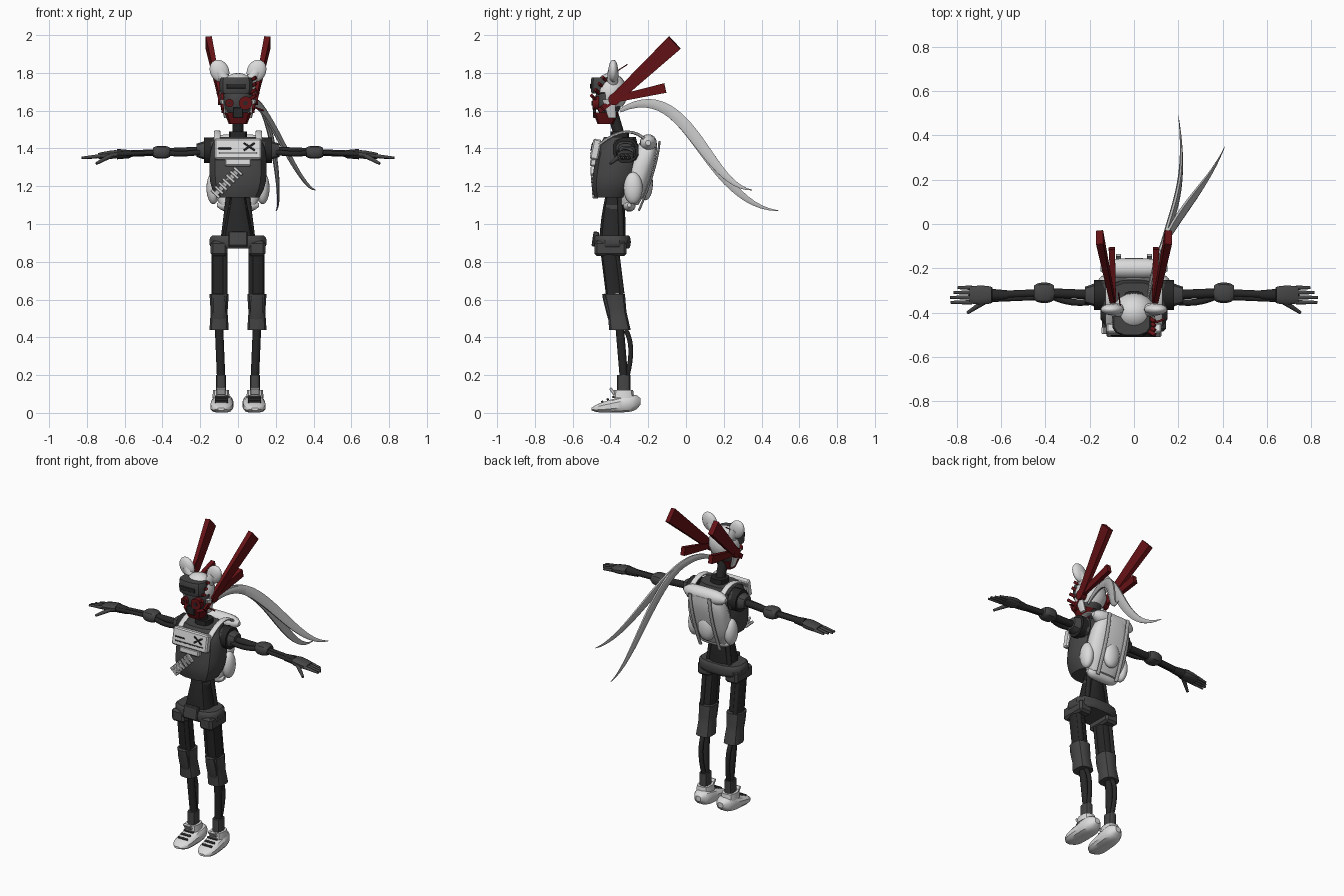
import bpy, bmesh, math
from mathutils import Vector, Matrix

cube = bpy.data.objects.get("Cube")
if cube:
    bpy.data.objects.remove(cube)


def material(name, red, green, blue):
    mat = bpy.data.materials.new(name)
    mat.use_nodes = True
    mat.diffuse_color = (red, green, blue, 1)
    mat.node_tree.nodes["Principled BSDF"].inputs["Base Color"].default_value = (red, green, blue, 1)
    return mat


BLACK = material("black_metal", .02, .02, .02)
GREY = material("dark_grey_armour", .06, .06, .06)
WHITE = material("white_shell", .7, .7, .7)
SILVER = material("light_grey_cloth", .5, .5, .5)
RED = material("dark_red", .13, .006, .008)


def at(x, y, z):
    return Vector((x, y, z))


OUT, FRONT, BACK, UP = at(1, 0, 0), at(0, -1, 0), at(0, 1, 0), at(0, 0, 1)


# Width rules along a part
def straight(t):
    return 1


def taper(end):
    return lambda t: 1 + (end - 1) * t


def barrel(pinch):
    return lambda t: 1 - pinch * abs(2 * t - 1) ** 3


def pill(t):
    return max(.3, (1 - (2 * t - 1) ** 4) ** .5)


def leaf(t):
    return math.sin(math.pi * (.1 + .88 * t))


def along(path, t):
    while len(path) > 1:
        path = [a.lerp(b, t) for a, b in zip(path, path[1:])]
    return path[0]


def finish(bm, name, mat):
    bmesh.ops.recalc_face_normals(bm, faces=bm.faces)
    for face in bm.faces:
        face.smooth = True
    for edge in bm.edges:
        edge.smooth = edge.calc_face_angle(0) < .6
    mesh = bpy.data.meshes.new(name)
    bm.to_mesh(mesh)
    bm.free()
    mesh.materials.append(mat)
    ob = bpy.data.objects.new(name, mesh)
    bpy.context.collection.objects.link(ob)
    return ob


def pair(ob):
    """Keep the part as the left one and add its mirrored right twin."""
    twin = ob.copy()
    twin.data = ob.data.copy()
    twin.data.transform(Matrix.Diagonal((-1, 1, 1, 1)))
    twin.data.flip_normals()
    bpy.context.collection.objects.link(twin)
    ob.name, twin.name = "left_" + ob.name, "right_" + ob.name


def loft(name, path, size, mat, rule=straight, height=straight, sides=12, power=.7, axis=None, steps=8):
    """Sweep a rounded box section along a smooth path; rules scale it on the way."""
    bm = bmesh.new()
    rings = []
    across = BACK if abs((path[-1] - path[0]).normalized().x) > .8 else OUT
    for i in range(steps + 1):
        t = i / steps
        tangent = axis or (along(path, t + .01) - along(path, t - .01)).normalized()
        u = (across - tangent * across.dot(tangent)).normalized()
        v = tangent.cross(u)
        ring = []
        for k in range(sides):
            angle = math.tau * (k + .5) / sides
            c, s = (math.copysign(abs(f) ** power, f) for f in (math.cos(angle), math.sin(angle)))
            offset = u * c * size[0] + v * s * size[1] * height(t)
            ring.append(bm.verts.new(along(path, t) + offset * rule(t)))
        rings.append(ring)
    for a, b in zip(rings, rings[1:]):
        for k in range(sides):
            bm.faces.new((a[k], a[k - 1], b[k - 1], b[k]))
    bm.faces.new(rings[0])
    bm.faces.new(rings[-1])
    return finish(bm, name, mat)


def rod(name, start, end, radius, mat, rule=straight):
    return loft(name, [start, end], (radius, radius), mat, rule, power=1, steps=2)


def box(name, centre, size, mat, tilt=0, lean=0):
    bm = bmesh.new()
    bmesh.ops.create_cube(bm, size=1, matrix=Matrix.Diagonal((*size, 1)))
    bmesh.ops.bevel(bm, geom=bm.edges[:], offset=min(size) / 6, segments=1, affect='EDGES')
    turn = Matrix.Rotation(tilt, 4, 'X') @ Matrix.Rotation(lean, 4, 'Y')
    bm.transform(Matrix.Translation(centre) @ turn)
    return finish(bm, name, mat)


def ball(name, centre, size, mat, lean=0, keep=None):
    bm = bmesh.new()
    bmesh.ops.create_uvsphere(bm, u_segments=20, v_segments=12, radius=1)
    bm.transform(Matrix.Translation(centre) @ Matrix.Rotation(lean, 4, 'Y') @ Matrix.Diagonal((*size, 1)))
    if keep:
        lost = [face for face in bm.faces if not keep(face.calc_center_median())]
        bmesh.ops.delete(bm, geom=lost, context='FACES')
    return finish(bm, name, mat)


# Joints of the left side and centre line
HIP, KNEE = at(.1, -.41, .87), at(.1, -.38, .63)
SHIN, ANKLE = at(.1, -.35, .44), at(.09, -.33, .2)
HEEL, TOE = at(.08, -.24, .06), at(.09, -.5, .02)
SHOULDER, ELBOW = at(.15, -.32, 1.39), at(.4, -.31, 1.38)
WRIST, KNUCKLES = at(.64, -.32, 1.37), at(.74, -.32, 1.36)
PELVIS, WAIST = at(0, -.39, .9), at(0, -.38, 1.14)
NECK, HEAD = at(0, -.35, 1.46), at(0, -.41, 1.66)

# Torso, neck and waist
loft("torso", [WAIST + FRONT * .02, NECK], (.155, .115), GREY, barrel(.25), axis=UP)
loft("neck_base", [NECK, NECK + UP * .03], (.05, .05), BLACK)
loft("neck", [NECK, HEAD], (.03, .03), BLACK, power=1)
loft("waist", [WAIST, PELVIS], (.042, .05), BLACK, taper(2.2), taper(.65), axis=UP)
loft("waist_ring", [WAIST - UP * .08, WAIST - UP * .04], (.055, .055), GREY, axis=UP)
pair(rod("waist_piston", WAIST + OUT * .05 + BACK * .03, PELVIS + OUT * .08 + BACK * .05, .015, BLACK))

# Pelvis belt, buckle and a block over each leg
loft("pelvis", [PELVIS - UP * .03, PELVIS + UP * .04], (.155, .1), GREY, barrel(.1), axis=UP)
box("pelvis_buckle", PELVIS + FRONT * .09 + UP * .02, (.1, .03, .08), GREY, tilt=-.15)
pair(box("hip_block", HIP + BACK * .01, (.09, .17, .08), GREY))

# Legs: rods and pistons with an armoured knee
pair(loft("thigh", [HIP, KNEE], (.04, .045), BLACK))
for name, shift in (("front_piston", FRONT * .03 - OUT * .03), ("rear_piston", BACK * .04 + OUT * .02)):
    pair(rod("thigh_" + name, HIP + shift, KNEE + shift, .015, BLACK))
pair(loft("knee_guard", [KNEE, SHIN], (.052, .058), GREY, lambda t: .88 + abs(t - .5) / 4, axis=UP))
pair(loft("knee_plate", [KNEE + FRONT * .055, SHIN + FRONT * .05 + UP * .05], (.034, .012), GREY, barrel(.2)))
pair(rod("shin", SHIN, ANKLE, .023, BLACK))
pair(loft("calf_piston", [SHIN + BACK * .03, at(.1, -.27, .36), ANKLE + BACK * .02], (.015, .013), BLACK, power=1))
pair(loft("ankle", [ANKLE, ANKLE - UP * .1], (.028, .037), GREY))

# Shoes with collar, tongue and laces
pair(loft("shoe", [HEEL, TOE], (.06, .056), WHITE, pill, taper(.4), axis=FRONT, steps=12))
pair(loft("shoe_collar", [ANKLE - UP * .12, ANKLE - UP * .08], (.047, .057), WHITE, taper(.9), axis=UP))
pair(box("shoe_tongue", ANKLE + FRONT * .06 - UP * .085, (.05, .015, .04), WHITE, tilt=.6))
for i in range(3):
    lace = HEEL.lerp(TOE, .56 + i / 9) + UP * (.047 - i * .008)
    pair(box("shoe_lace", lace, (.07, .012, .01), GREY, tilt=.4))

# Arms: joint, pad, rods and elbow guard
pair(rod("shoulder_joint", SHOULDER - OUT * .03, SHOULDER + OUT * .03, .07, BLACK))
pair(loft("shoulder_pad", [SHOULDER - OUT * .02, SHOULDER + OUT * .07], (.07, .065), GREY, taper(.55)))
pair(rod("upper_arm", SHOULDER, ELBOW, .022, BLACK))
pair(loft("arm_muscle", [SHOULDER + FRONT * .02, at(.28, -.38, 1.36), ELBOW], (.015, .015), BLACK, power=1))
pair(loft("elbow_guard", [ELBOW - OUT * .04, ELBOW + OUT * .05], (.047, .035), GREY, barrel(.3)))
pair(rod("forearm", ELBOW, WRIST, .018, BLACK))
pair(rod("forearm_rod", ELBOW + FRONT * .02, WRIST + FRONT * .02, .012, BLACK))
pair(rod("wrist", WRIST - OUT * .07, WRIST, .022, BLACK, taper(1.3)))

# Hands
pair(loft("palm", [WRIST, KNUCKLES], (.043, .025), GREY, barrel(.15), taper(.7)))
for i in range(4):
    root = KNUCKLES + FRONT * (.033 - i * .022) - OUT * .01
    tip = root + OUT * (.08 + .02 * math.sin(i + 1)) - UP * .01
    pair(rod("finger", root, tip, .011, GREY, taper(.6)))
pair(rod("thumb", WRIST + OUT * .02 + FRONT * .02, at(.75, -.4, 1.32), .015, GREY, taper(.5)))

# Chest plate with a dash and a cross
PLATE, TILT = at(0, -.478, 1.395), -.2


def on_plate(x, z):
    return PLATE + Matrix.Rotation(TILT, 3, 'X') @ at(x, -.022, z)


box("chest_plate", PLATE, (.25, .045, .11), WHITE, TILT)
box("chest_lower_plate", PLATE - UP * .07 + FRONT * .01, (.14, .04, .04), WHITE, TILT / 2)
box("chest_trim", on_plate(0, -.025), (.2, .008, .006), GREY, TILT)
box("chest_dash", on_plate(-.07, 0), (.07, .008, .008), BLACK, TILT)
for lean in (-.6, .6):
    box("chest_cross", on_plate(.06, .01), (.07, .008, .01), BLACK, TILT, lean)

# Ribbed belt hanging diagonally
BELT_TOP, BELT_END = at(0, -.49, 1.28), at(-.12, -.48, 1.16)
box("belt_strap", BELT_TOP.lerp(BELT_END, .5), (.03, .02, .17), SILVER, lean=.75)
for i in range(7):
    box("belt_rib", BELT_TOP.lerp(BELT_END, i / 6), (.06, .03, .015), WHITE, lean=.75)

# Backpack with rolls, pockets and straps
PACK_LOW, PACK_TOP = at(0, -.3, 1.1), at(0, -.2, 1.43)
loft("backpack", [PACK_LOW, PACK_TOP], (.135, .068), WHITE, barrel(.3), sides=16, axis=UP)
for name, spot, reach, radius in (("top_roll", PACK_TOP, .15, .046), ("bottom_roll", PACK_LOW, .11, .035)):
    loft(name, [spot - OUT * reach, spot + OUT * reach], (radius, radius), WHITE, pill, power=1, steps=12)
ball("rear_pocket", PACK_LOW.lerp(PACK_TOP, .35) + BACK * .05, (.06, .04, .09), WHITE)
pair(ball("side_pocket", PACK_LOW + at(.13, .02, .09), (.037, .05, .085), WHITE))
pair(loft("pack_strap", [PACK_TOP + at(.07, .06, .01), at(.07, -.15, 1.3), PACK_LOW + at(.07, .05, -.03)],
          (.012, .006), SILVER))
pair(loft("shoulder_strap", [PACK_TOP + OUT * .11, at(.11, -.3, 1.55), at(.11, -.46, 1.42)], (.018, .008), WHITE))

# Head: face, hood, visor and ears
ball("face", HEAD, (.078, .07, .1), GREY)
ball("hood", HEAD + at(0, .01, .035), (.098, .09, .105), WHITE,
     keep=lambda c: c.z > HEAD.z + .04 or c.y > HEAD.y - .01 and c.z > HEAD.z - .04)
VISOR = HEAD + at(-.01, -.03, .03)
loft("visor", [VISOR, VISOR + UP * .085], (.09, .066), GREY, barrel(.08), axis=UP)
box("visor_slot", VISOR + FRONT * .065 + UP * .04, (.1, .008, .025), BLACK)
pair(loft("hood_cheek", [HEAD + OUT * .085, HEAD + at(.065, .02, -.1)], (.014, .035), WHITE, taper(.6), axis=UP))
EAR = HEAD + at(.098, .025, .15)
pair(ball("ear", EAR, (.05, .026, .062), WHITE, lean=.45))
pair(rod("ear_stem", HEAD + at(.055, .02, .08), EAR, .03, WHITE))

# Red mask, eyes and spikes
JAW = HEAD + FRONT * .015
loft("jaw_mask", [JAW - UP * .13, JAW - UP * .07], (.05, .045), RED, taper(1.5), axis=UP)
box("mouth_guard", JAW + at(0, -.06, -.07), (.055, .015, .055), BLACK)
for name, x, radius in (("large_eye", .04, .036), ("small_eye", -.045, .022)):
    eye = HEAD + at(x, -.05, -.02)
    rod(name, eye, eye + FRONT * .035, radius, RED)
    rod(name + "_core", eye, eye + FRONT * .04, radius / 3, BLACK)
HUB = HEAD + at(.09, .03, 0)
pair(rod("ear_hub", HUB - OUT * .02, HUB + OUT * .015, .032, RED))
pair(loft("cheek_fin", [HEAD + at(.08, -.05, -.06), HUB], (.008, .018), RED, sides=4))
for i in range(4):
    root = HEAD + at(.06, i * .02 - .07, i * .032)
    rod("brow_spike", root, root + at(.035, -.02, .02), .009, RED)
rod("cheek_spike", HEAD + at(.08, -.04, -.04), HEAD + at(.135, -.02, -.06), .005, RED)
rod("antenna", HEAD + at(-.06, .03, .14), HEAD + at(-.07, .1, .185), .003, RED)

# Red blades sweeping back
pair(loft("long_blade", [HUB, at(.155, -.06, 1.96)], (.012, .034), RED, taper(1.7), sides=4))
pair(loft("short_blade", [HUB, at(.1, -.11, 1.72)], (.012, .022), RED, taper(1.5), sides=4))

# Two ribbons flowing from the left of the head
TIE = at(.06, -.35, 1.6)
for name, *bends in (("long_ribbon", at(.15, .05, 1.8), at(.25, .1, 1.1), at(.2, .49, 1.07)),
                     ("short_ribbon", at(.1, 0, 1.8), at(.3, .1, 1.2), at(.41, .35, 1.18))):
    loft(name, [TIE, *bends], (.014, .034), SILVER, leaf, sides=8, power=1, steps=24)
